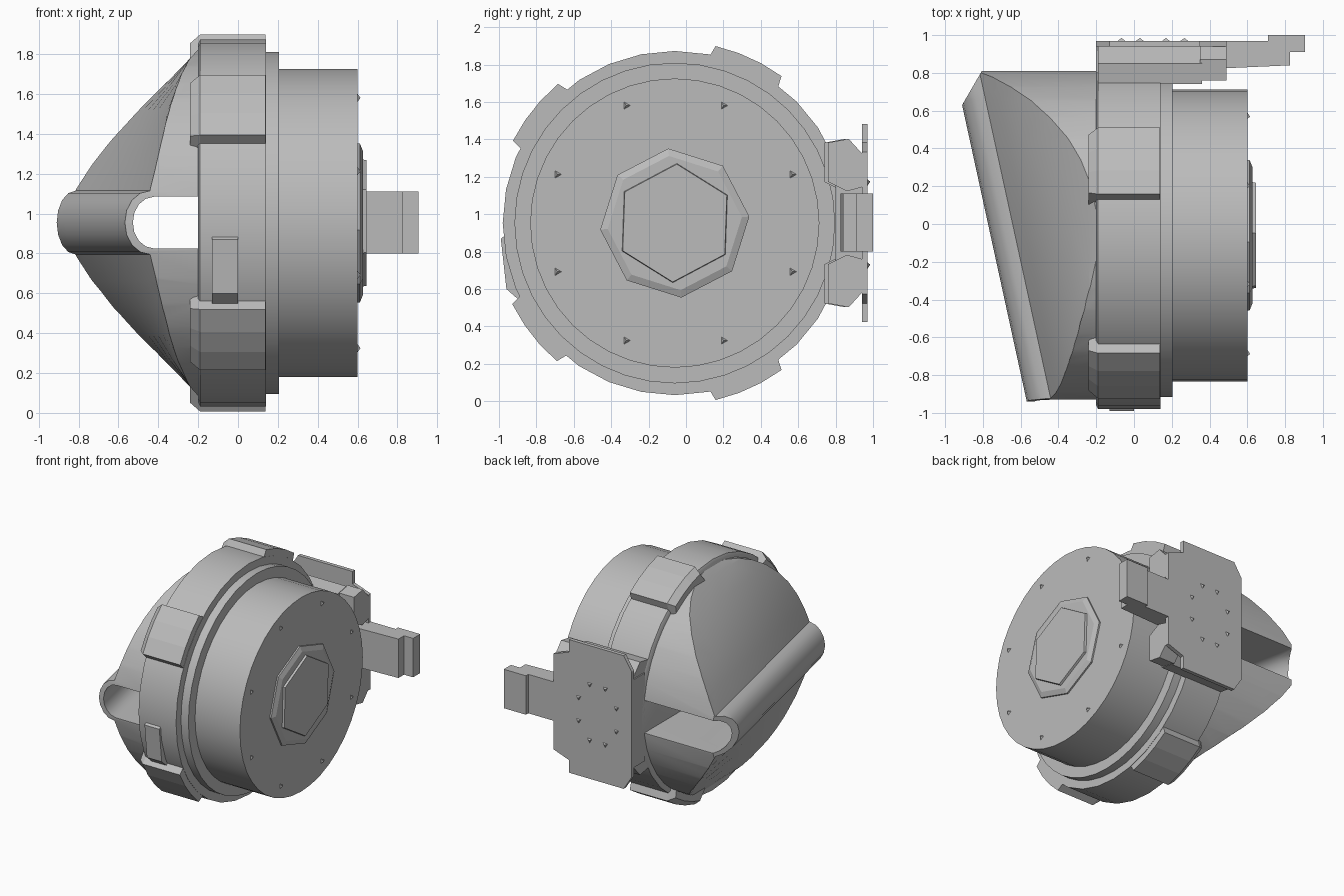
import bpy, bmesh
from math import sin, cos, pi, radians
from mathutils import Vector

cube = bpy.data.objects.get("Cube")
if cube:
    bpy.data.objects.remove(cube, do_unlink=True)

grey = bpy.data.materials.new("plain grey")
grey.use_nodes = True
tone = (0.5, 0.5, 0.5, 1)
grey.diffuse_color = tone
grey.node_tree.nodes["Principled BSDF"].inputs["Base Color"].default_value = tone

CY, CZ = -0.06, 0.953   # drum axis


def finish(name, bm, smooth=False):
    bmesh.ops.recalc_face_normals(bm, faces=bm.faces)
    me = bpy.data.meshes.new(name)
    bm.to_mesh(me)
    bm.free()
    me.materials.append(grey)
    ob = bpy.data.objects.new(name, me)
    bpy.context.collection.objects.link(ob)
    if smooth:
        shade(ob)
    return ob


def select(ob):
    bpy.ops.object.select_all(action='DESELECT')
    ob.select_set(True)
    bpy.context.view_layer.objects.active = ob


def shade(ob):
    select(ob)
    bpy.ops.object.shade_smooth_by_angle(angle=radians(28))


def loft(sections):
    """Closed skin through loops with equal point counts."""
    bm = bmesh.new()
    loops = [[bm.verts.new(p) for p in s] for s in sections]
    n = len(loops[0])
    for a, b in zip(loops, loops[1:]):
        for i in range(n):
            j = (i + 1) % n
            bm.faces.new((a[i], a[j], b[j], b[i]))
    bm.faces.new(loops[0])
    bm.faces.new(loops[-1])
    return bm


def prism(name, pts, lo, hi, axis):
    """Extrude a 2D outline along an axis."""
    def place(p, h):
        return {'x': (h, p[0], p[1]), 'y': (p[0], h, p[1]), 'z': (p[0], p[1], h)}[axis]
    return finish(name, loft([[place(p, h) for p in pts] for h in (lo, hi)]))


def circle(x, r, n, start=0.0):
    return [(x, CY + r * cos(start + 2 * pi * i / n), CZ + r * sin(start + 2 * pi * i / n))
            for i in range(n)]


def disc(name, steps, n, start=0.0):
    """Turned part about the x axis from (x, radius) steps."""
    return finish(name, loft([circle(x, r, n, start) for x, r in steps]), n > 12)


# drum, step and main ring
disc("drum", [(0.1, 0.773), (0.6, 0.773)], 40)
disc("step_ring", [(0.1, 0.857), (0.205, 0.857)], 40)
disc("main_ring", [(-0.2, 0.9), (-0.19, 0.92), (0.14, 0.92)], 32)
disc("hub_plate", [(0.58, 0.4), (0.612, 0.4), (0.628, 0.36)], 8, radians(5))
disc("hub_cap", [(0.6, 0.325), (0.645, 0.315)], 6, radians(28))


# raised grip pads around the ring
def pad_section(x, r, half, mid):
    angles = [radians(mid + half * k) for k in (-1, -0.33, 0.33, 1)]
    outer = [(x, CY + r * cos(a), CZ + r * sin(a)) for a in angles]
    wide = [radians(mid - half - 3), radians(mid + half + 3)]
    base = [(x, CY + 0.84 * cos(a), CZ + 0.84 * sin(a)) for a in wide]
    return [base[0]] + outer + [base[1]]


for i, mid in enumerate((65.5, 141.5, 218, 294.5)):
    finish(f"grip_pad_{i + 1}", loft([pad_section(-0.24, 0.93, 10.5, mid),
                                      pad_section(-0.19, 0.971, 11.5, mid),
                                      pad_section(0.138, 0.971, 11.5, mid)]))

# latch wedge on the front of the ring
prism("front_latch", [(-0.86, 0.52), (-0.88, 0.53), (-0.96, 0.6), (-0.99, 0.87), (-0.95, 0.9), (-0.86, 0.9)],
      -0.13, 0.0, 'x')


# hood: slanting ridge with a through slot, flaring out to the ring
def hood_section(y):
    tip = -0.91 + (0.63 - y) * 0.218
    base = tip + 0.13
    span = -0.24 - base
    upper = [(-0.15, 1.88), (-0.24, 1.78)]
    for t in (0.8, 0.6, 0.4, 0.2):
        bulge = 4 * t * (1 - t) * max(0, 0.14 * (span - 0.18))
        upper.append((base + span * t - bulge, 1.115 + 0.665 * t))

    def arc(depth, height, start):
        return [(start + depth - depth * cos(a), 0.955 + height * sin(a))
                for a in [radians(90 - 22.5 * k) for k in range(9)]]

    outer = arc(0.13, 0.16, tip)
    inner = arc(0.11, 0.13, tip + 0.04)
    lower = [(x, 1.91 - z) for x, z in reversed(upper)]
    slot = [(-0.15, 0.825)] + inner[::-1] + [(-0.15, 1.085)]
    return [(x, y, z) for x, z in upper + outer + lower + slot]


bm = loft([hood_section(-1.1 + 0.22 * i) for i in range(11)])
# sloping cut at the rear end of the ridge
bmesh.ops.bisect_plane(bm, geom=bm.verts[:] + bm.edges[:] + bm.faces[:],
                       plane_co=(-0.91, 0.63, 0), plane_no=Vector((-0.19, 0.11, 0)).normalized(),
                       clear_outer=True)
bmesh.ops.holes_fill(bm, edges=[e for e in bm.edges if e.is_boundary], sides=0)
bmesh.ops.triangulate(bm, faces=[f for f in bm.faces if len(f.verts) > 4])
hood = finish("hood", bm)
trim = disc("hood_trim", [(-1.5, 0.88), (0.05, 0.88)], 40)
trim.hide_render = True
mod = hood.modifiers.new("round_trim", 'BOOLEAN')
mod.operation = 'INTERSECT'
mod.solver = 'EXACT'
mod.object = trim
select(hood)
bpy.ops.object.modifier_apply(modifier=mod.name)
bpy.data.objects.remove(trim, do_unlink=True)
shade(hood)

# rear mounting plate, symmetric about mid height
half = [(-0.2, 0.42), (-0.13, 0.53), (0.35, 0.53), (0.35, 0.43), (0.49, 0.38)]
outline = [(x, CZ + z) for x, z in half] + [(x, CZ - z) for x, z in reversed(half)]
prism("rear_plate", outline, 0.94, 0.97, 'y')
prism("rear_backing", [(-0.2, 0.6), (0.4, 0.6), (0.4, 1.3), (-0.2, 1.3)], 0.8, 0.95, 'y')

# clamp blocks above and below the arm
for name, s in (("upper_clamp", 1), ("lower_clamp", -1)):
    shape = [(0.76, 0.22), (0.76, 0.43), (0.87, 0.45), (0.97, 0.34), (0.97, 0.2), (0.86, 0.17)]
    prism(name, [(y, CZ + s * z) for y, z in shape], 0.35, 0.49, 'x')
    prism(name + "_rail", [(y - 0.02, CZ + s * z) for y, z in shape], -0.19, 0.36, 'x')

# hooked arm
prism("arm", [(0.3, 0.97), (0.71, 0.97), (0.71, 1.0), (0.905, 1.0), (0.905, 0.91),
              (0.825, 0.91), (0.825, 0.84), (0.49, 0.825), (0.3, 0.825)], 0.8, 1.11, 'z')


# small three-sided studs
def stud(name, spot, axis):
    bm = bmesh.new()
    bmesh.ops.create_cone(bm, cap_ends=True, segments=3, radius1=0.03, radius2=0.0, depth=0.02)
    turn = Vector((0, 0, 1)).rotation_difference(Vector(axis))
    for v in bm.verts:
        v.co = turn @ v.co + Vector(spot)
    finish(name, bm)


for i in range(8):
    a = radians(22.5 + 45 * i)
    stud(f"drum_stud_{i + 1}", (0.605, CY + 0.68 * cos(a), CZ + 0.68 * sin(a)), (1, 0, 0))
    stud(f"plate_stud_{i + 1}", (0.1 + 0.18 * cos(a), 0.975, CZ + 0.24 * sin(a)), (0, 1, 0))
